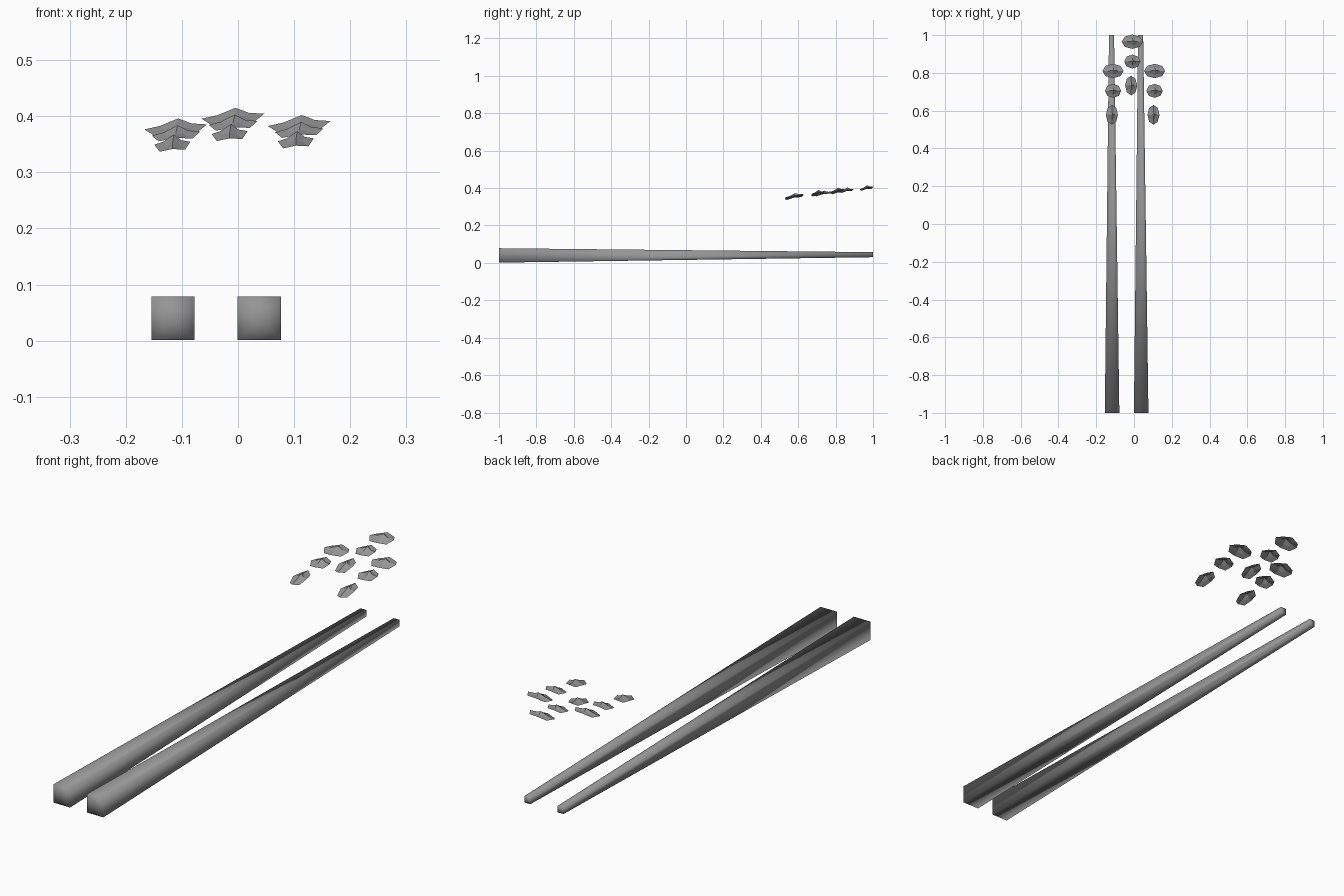
import bpy, bmesh, math
from mathutils import Vector

cube = bpy.data.objects.get("Cube")
if cube:
    bpy.data.objects.remove(cube, do_unlink=True)

grey = bpy.data.materials.new("mid grey")
grey.use_nodes = True
COLOUR = (0.3, 0.3, 0.3, 1)
grey.diffuse_color = COLOUR
grey.node_tree.nodes["Principled BSDF"].inputs["Base Color"].default_value = COLOUR


def finish(name, bm, smooth):
    mesh = bpy.data.meshes.new(name)
    for f in bm.faces:
        f.smooth = smooth
    bm.to_mesh(mesh)
    bm.free()
    mesh.materials.append(grey)
    obj = bpy.data.objects.new(name, mesh)
    bpy.context.collection.objects.link(obj)
    return obj


def ring(bm, points):
    return [bm.verts.new(p) for p in points]


def bridge(bm, a, b):
    for i in range(len(a)):
        j = (i + 1) % len(a)
        bm.faces.new((a[i], a[j], b[j], b[i]))


def fan(bm, loop, centre):
    c = bm.verts.new(centre)
    for i in range(len(loop)):
        bm.faces.new((loop[i], loop[(i + 1) % len(loop)], c))


# Tapered square stick, soft shaded, with a centre point in each end
def chopstick(name, x):
    bm = bmesh.new()
    loops = []
    for y, half, cx, z in ((-1, 0.0385, x, 0.04), (1, 0.0135, x - 0.003, 0.044)):
        loops.append(ring(bm, [(cx + sx * half, y, z + sz * half)
                               for sx, sz in ((-1, -1), (1, -1), (1, 1), (-1, 1))]))
        fan(bm, loops[-1], (cx, y, z))
    bridge(bm, *loops)
    bmesh.ops.recalc_face_normals(bm, faces=bm.faces)
    finish(name, bm, True)


chopstick("right_chopstick", -0.116)
chopstick("left_chopstick", 0.038)


# Thin flake: ragged rim, low shoulder and a peak, tilted up to the back
def flake(name, x, y, z, rx, ry):
    bm = bmesh.new()
    sides = 8

    def place(u, v, h):
        return Vector((x + u * rx, y + v * ry, z + h + 0.2 * v * ry + 0.08 * u * rx))

    loops = []
    for radius, height, wave in ((1, -0.004, 0.003), (0.5, 0.001, 0.002)):
        pts = []
        for i in range(sides):
            a = math.tau * i / sides
            pts.append(place(radius * math.cos(a), radius * math.sin(a),
                             height + wave * (-1) ** i))
        loops.append(ring(bm, pts))
    bridge(bm, *loops)
    fan(bm, loops[1], place(0.08, 0.1, 0.013))
    finish(name, bm, False)


# Three clusters, each of a wide, a middle and a long flake
clusters = (("right", -0.111, 0.81, 0.382), ("middle", -0.009, 0.965, 0.401),
            ("left", 0.109, 0.81, 0.388))
kinds = (("wide", 0, 0, 0, 0.056, 0.038), ("medium", 0, -0.105, -0.012, 0.043, 0.037),
         ("long", -0.006, -0.232, -0.029, 0.032, 0.052))
for side, cx, cy, cz in clusters:
    for kind, dx, dy, dz, rx, ry in kinds:
        flake(f"{side}_{kind}_flake", cx + dx, cy + dy, cz + dz, rx, ry)
